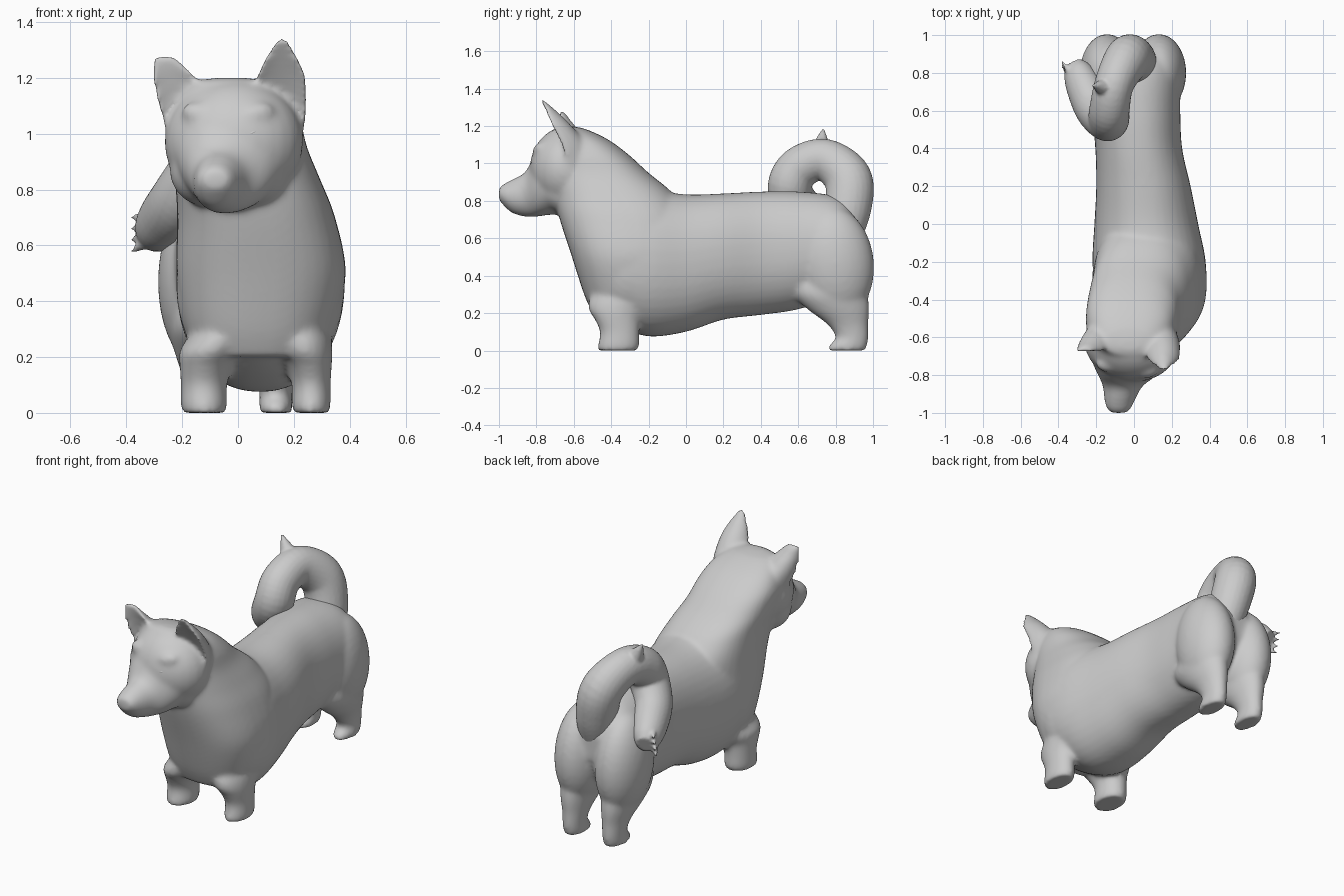
import bpy, bmesh, math
from mathutils import Vector, Matrix


def add_object(name, bm):
    bmesh.ops.recalc_face_normals(bm, faces=bm.faces)
    me = bpy.data.meshes.new(name)
    bm.to_mesh(me)
    bm.free()
    me.polygons.foreach_set("use_smooth", [True] * len(me.polygons))
    ob = bpy.data.objects.new(name, me)
    bpy.context.collection.objects.link(ob)
    return ob


def spline(rows, steps=5):
    """Catmull-Rom through rows of numbers."""
    out = []
    for i in range(len(rows) - 1):
        p = [rows[max(0, min(len(rows) - 1, i + k))] for k in (-1, 0, 1, 2)]
        for s in range(steps):
            t = s / steps
            out.append([0.5 * (2 * b + (c - a) * t + (2 * a - 5 * b + 4 * c - d) * t * t
                               + (3 * b - a - 3 * c + d) * t ** 3) for a, b, c, d in zip(*p)])
    return out + [list(rows[-1])]


def skin(bm, rings):
    loops = [[bm.verts.new(v) for v in r] for r in rings]
    n = len(loops[0])
    for r0, r1 in zip(loops, loops[1:]):
        for i in range(n):
            j = (i + 1) % n
            bm.faces.new((r0[i], r0[j], r1[j], r1[i]))
    bm.faces.new(loops[0])
    bm.faces.new(loops[-1])


def loft(name, axis, rows, power=1.0, n=40):
    """rows: position on axis, x centre, x half width, low and high of the other axis."""
    bm = bmesh.new()
    rings = []
    for p, cx, w, lo, hi in spline(rows):
        ring = []
        for k in range(n):
            a = 2 * math.pi * k / n
            c, s = (math.copysign(abs(f) ** power, f) for f in (math.cos(a), math.sin(a)))
            x, o = cx + w * c, (lo + hi) / 2 + (hi - lo) / 2 * s
            ring.append((x, p, o) if axis == 'y' else (x, o, p))
        rings.append(ring)
    skin(bm, rings)
    return add_object(name, bm)


def ball(name, loc, radii, tilt=(0, 0, 0)):
    bm = bmesh.new()
    bmesh.ops.create_uvsphere(bm, u_segments=28, v_segments=18, radius=1)
    ob = add_object(name, bm)
    ob.data.transform(Matrix.Translation(Vector(loc))
                      @ Matrix.Rotation(tilt[0], 4, 'X') @ Matrix.Rotation(tilt[1], 4, 'Y')
                      @ Matrix.Rotation(tilt[2], 4, 'Z') @ Matrix.Diagonal((*radii, 1)))
    return ob


# cupped ears: crescent sections, concave at the front
def ear(name, rows, n=24):
    bm = bmesh.new()
    rings = []
    for x, y, z, w, d in spline(rows):
        ring = []
        for k in range(n):
            a = 2 * math.pi * k / n
            s = math.sin(a)
            ring.append((x + w * math.cos(a), y + (d * s if s > 0 else -0.25 * d * s), z))
        rings.append(ring)
    skin(bm, rings)
    return add_object(name, bm)


def fuse(obs, voxel, rounds):
    bpy.ops.object.select_all(action='DESELECT')
    for ob in obs:
        ob.select_set(True)
    bpy.context.view_layer.objects.active = obs[0]
    bpy.ops.object.join()
    rm = obs[0].modifiers.new("fuse", 'REMESH')
    rm.mode, rm.voxel_size, rm.use_smooth_shade = 'VOXEL', voxel, True
    sm = obs[0].modifiers.new("soften", 'SMOOTH')
    sm.factor, sm.iterations = 0.5, rounds


# long barrel torso
parts = [loft("body", 'y', [
    (0.94, 0.0, 0.09, 0.5, 0.66), (0.89, 0.0, 0.18, 0.38, 0.76), (0.8, 0.0, 0.24, 0.29, 0.825),
    (0.6, 0.01, 0.235, 0.22, 0.85), (0.4, 0.025, 0.23, 0.19, 0.85), (0.2, 0.05, 0.25, 0.165, 0.84),
    (0.0, 0.065, 0.275, 0.10, 0.835), (-0.2, 0.08, 0.3, 0.075, 0.86), (-0.35, 0.085, 0.285, 0.13, 0.85),
    (-0.48, 0.08, 0.2, 0.22, 0.8)], 0.92)]
# chest rising into the neck
parts.append(loft("chest", 'z', [
    (0.2, 0.075, 0.2, -0.50, -0.15), (0.3, 0.075, 0.265, -0.545, -0.05), (0.5, 0.083, 0.303, -0.61, 0.0),
    (0.7, 0.065, 0.283, -0.675, 0.02), (0.84, 0.033, 0.26, -0.71, -0.07), (0.95, 0.0, 0.248, -0.73, -0.2),
    (1.05, -0.015, 0.238, -0.73, -0.31), (1.13, -0.02, 0.2, -0.72, -0.42), (1.185, -0.025, 0.13, -0.70, -0.54),
    (1.2, -0.025, 0.05, -0.67, -0.62)], 0.82))
# skull and muzzle, turned slightly to one side
parts.append(ball("skull", (-0.015, -0.63, 0.97), (0.25, 0.205, 0.23), (0, 0, -0.15)))
parts.append(loft("muzzle", 'y', [
    (-0.60, -0.025, 0.21, 0.73, 1.15), (-0.73, -0.025, 0.195, 0.725, 1.13), (-0.80, -0.035, 0.155, 0.715, 1.06),
    (-0.86, -0.06, 0.105, 0.715, 0.955), (-0.93, -0.075, 0.082, 0.735, 0.915),
    (-0.975, -0.08, 0.065, 0.775, 0.89), (-1.0, -0.08, 0.04, 0.805, 0.87)]))
for sx in (-1, 1):
    # jowls and brow ridges
    parts.append(ball("jowl", (-0.03 + sx * 0.085, -0.65 - sx * 0.012, 0.87), (0.13, 0.13, 0.13)))
    parts.append(ball("brow", (-0.035 + sx * 0.08, -0.755 - sx * 0.015, 1.06), (0.09, 0.05, 0.05), (0, sx * -0.3, 0)))
    # thighs and hind legs
    parts.append(ball("thigh", (-0.005 + sx * 0.137, 0.80, 0.47), (0.145, 0.205, 0.30), (0.12, 0, 0)))
    hx = sx * 0.135
    parts.append(loft("hind_leg", 'z', [
        (0.0, hx, 0.058, 0.76, 0.96), (0.03, hx, 0.06, 0.765, 0.97), (0.07, hx, 0.058, 0.80, 0.975),
        (0.14, hx, 0.068, 0.755, 0.975), (0.22, hx * 1.02, 0.09, 0.65, 0.98), (0.3, hx * 1.02, 0.105, 0.57, 0.97),
        (0.38, hx, 0.085, 0.56, 0.94), (0.5, hx * 0.8, 0.06, 0.65, 0.85)]))
    # short front legs
    fx, fw = (-0.122, 0.083) if sx < 0 else (0.262, 0.07)
    parts.append(loft("front_leg", 'z', [
        (0.0, fx, fw - 0.004, -0.47, -0.26), (0.03, fx, fw, -0.47, -0.25), (0.1, fx, fw, -0.46, -0.25),
        (0.17, fx - sx * 0.008, fw + 0.012, -0.49, -0.24), (0.22, fx - sx * 0.025, fw + 0.03, -0.52, -0.2),
        (0.29, 0.08 + sx * 0.14, 0.11, -0.51, -0.15), (0.42, 0.08 + sx * 0.12, 0.08, -0.42, -0.2)]))
    # shoulders
    parts.append(ball("shoulder", (0.08 + sx * 0.16, -0.29, 0.46), (0.142, 0.21, 0.27)))
# ears
parts.append(ear("right_ear", [
    (0.12, -0.63, 1.0, 0.115, 0.13), (0.137, -0.68, 1.1, 0.112, 0.15),
    (0.154, -0.725, 1.2, 0.09, 0.115), (0.156, -0.755, 1.27, 0.062, 0.075),
    (0.158, -0.775, 1.32, 0.033, 0.04), (0.16, -0.785, 1.345, 0.014, 0.018)]))
parts.append(ear("left_ear", [
    (-0.15, -0.63, 1.0, 0.105, 0.12), (-0.185, -0.665, 1.1, 0.1, 0.14),
    (-0.215, -0.68, 1.18, 0.088, 0.105), (-0.243, -0.685, 1.235, 0.064, 0.065),
    (-0.258, -0.685, 1.265, 0.05, 0.045), (-0.265, -0.685, 1.283, 0.025, 0.022)]))
fuse(parts, 0.012, 14)

# nose and squinting eyes
ball("nose", (-0.08, -0.972, 0.852), (0.045, 0.026, 0.03))
for sx in (-1, 1):
    ball("eye", (-0.04 + sx * 0.083, -0.797 - sx * 0.012, 1.0), (0.032, 0.02, 0.01), (0, sx * -0.4, 0))

# curled tail, looping forward then down the left flank
path = [(0.02, 0.82, 0.6, 0.11), (0.0, 0.865, 0.76, 0.125), (-0.04, 0.865, 0.92, 0.128),
        (-0.105, 0.74, 1.02, 0.112), (-0.13, 0.605, 0.975, 0.115), (-0.14, 0.555, 0.87, 0.118),
        (-0.205, 0.61, 0.765, 0.115), (-0.26, 0.72, 0.695, 0.105), (-0.295, 0.80, 0.655, 0.085),
        (-0.315, 0.845, 0.635, 0.055)]
rows = spline(path, 6)
bm = bmesh.new()
rings = []
for i, (x, y, z, r) in enumerate(rows):
    d = (Vector(rows[min(i + 1, len(rows) - 1)][:3]) - Vector(rows[max(i - 1, 0)][:3])).normalized()
    u = d.cross(Vector((1, 0, 0))).normalized()
    v = d.cross(u) * 0.93
    rings.append([Vector((x, y, z)) + r * (u * math.cos(k * math.pi / 12) + v * math.sin(k * math.pi / 12))
                  for k in range(24)])
skin(bm, rings)
tail = [add_object("tail", bm)]


# fur tufts on the tail
def tuft(base, tip, r):
    bm = bmesh.new()
    d = Vector(tip) - Vector(base)
    bmesh.ops.create_cone(bm, cap_ends=True, segments=10, radius1=r, radius2=0.004, depth=d.length)
    ob = add_object("tail_tuft", bm)
    ob.data.transform(Matrix.Translation((Vector(base) + Vector(tip)) / 2)
                      @ d.to_track_quat('Z', 'Y').to_matrix().to_4x4())
    return ob


tail.append(tuft((-0.15, 0.72, 1.07), (-0.22, 0.735, 1.19), 0.06))
for k in range(4):
    tail.append(tuft((-0.31, 0.77, 0.70 - 0.025 * k), (-0.385, 0.865 - 0.01 * k, 0.70 - 0.042 * k), 0.035))
fuse(tail, 0.01, 2)
